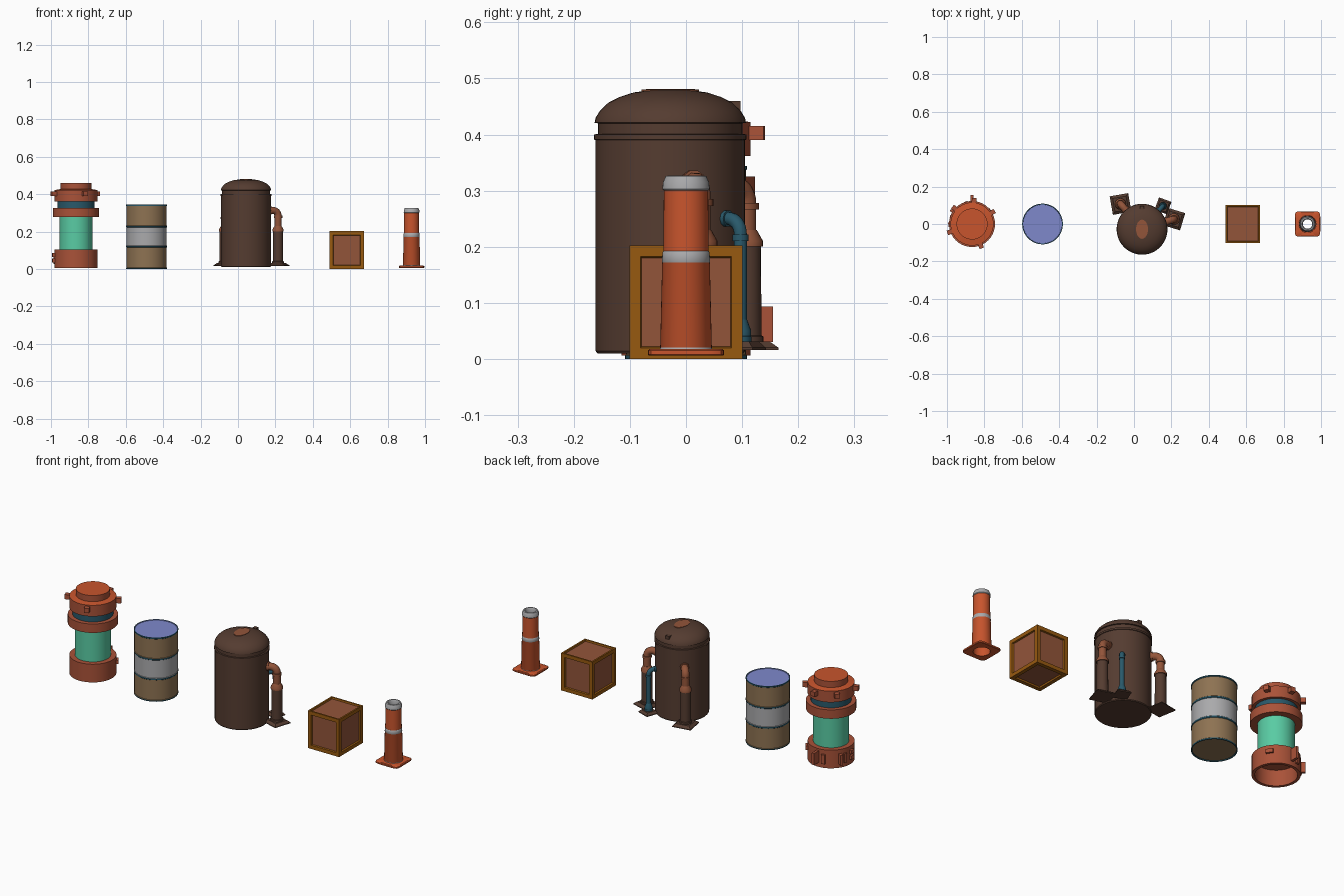
import bpy, bmesh, math
from mathutils import Vector, Matrix

if "Cube" in bpy.data.objects:
    bpy.data.objects.remove(bpy.data.objects["Cube"])

def mat(name, c):
    m = bpy.data.materials.new(name)
    m.diffuse_color = (*c, 1)
    m.use_nodes = True
    m.node_tree.nodes["Principled BSDF"].inputs["Base Color"].default_value = m.diffuse_color
    return m

ORANGE = mat("orange", (.58, .09, .026))
RUST = mat("rust", (.40, .085, .04))
GREEN = mat("mint_green", (.10, .60, .37))
TEAL = mat("dark_teal", (.022, .10, .145))
BROWN = mat("dark_brown", (.09, .045, .03))
COPPER = mat("copper_brown", (.29, .09, .042))
TAN = mat("tan", (.27, .17, .085))
GREY = mat("light_grey", (.40, .40, .41))
BLUE = mat("lavender_blue", (.21, .25, .60))
OCHRE = mat("ochre", (.31, .10, .005))

def finish(name, bm, mats, smooth=True):
    bmesh.ops.remove_doubles(bm, verts=bm.verts, dist=1e-5)
    bmesh.ops.recalc_face_normals(bm, faces=bm.faces)
    me = bpy.data.meshes.new(name)
    bm.to_mesh(me)
    bm.free()
    for m in mats:
        me.materials.append(m)
    ob = bpy.data.objects.new(name, me)
    bpy.context.collection.objects.link(ob)
    if smooth:
        bpy.context.view_layer.objects.active = ob
        ob.select_set(True)
        bpy.ops.object.shade_smooth_by_angle(angle=math.radians(35))
        ob.select_set(False)
    return ob

def lathe(name, cx, cy, profile, sides=40, rot=0.0, square=False):
    """Turn (radius, z, material of the next segment); square gives a rounded-square outline beyond r=.05."""
    mats = []
    bm = bmesh.new()
    rings = []
    for r, z, m in profile:
        ring = []
        for i in range(sides):
            a = rot + 2 * math.pi * i / sides
            c, s = math.cos(a), math.sin(a)
            k = (c ** 8 + s ** 8) ** (-1 / 8) if square and r > .05 else 1
            ring.append(bm.verts.new((cx + r * k * c, cy + r * k * s, z)))
        rings.append(ring)
    for j in range(len(rings) - 1):
        m = profile[j][2]
        if m not in mats:
            mats.append(m)
        for i in range(sides):
            n = (i + 1) % sides
            f = bm.faces.new((rings[j][i], rings[j][n], rings[j + 1][n], rings[j + 1][i]))
            f.material_index = mats.index(m)
    return finish(name, bm, mats, sides > 4)

def box(name, centre, size, m, rot=0.0):
    bm = bmesh.new()
    bmesh.ops.create_cube(bm, size=1, matrix=Matrix.Translation(centre) @ Matrix.Rotation(rot, 4, 'Z')
                          @ Matrix.Diagonal((*size, 1)))
    return finish(name, bm, [m], False)

def tube(name, pts, r, m):
    cu = bpy.data.curves.new(name, 'CURVE')
    cu.dimensions = '3D'
    cu.bevel_depth, cu.bevel_resolution, cu.use_fill_caps = r, 3, True
    sp = cu.splines.new('POLY')
    sp.points.add(len(pts) - 1)
    for p, co in zip(sp.points, pts):
        p.co = (*co, 1)
    sp.use_smooth = True
    cu.materials.append(m)
    ob = bpy.data.objects.new(name, cu)
    bpy.context.collection.objects.link(ob)
    return ob

# ---- glowing canister with collar rings ----
KX = -.866
lathe("canister", KX, 0, [
    (0, .09, RUST), (.1, .09, RUST), (.1, .006, RUST), (.115, .006, RUST), (.115, .104, RUST),
    (.088, .104, GREEN), (.088, .277, RUST), (.123, .277, RUST), (.123, .325, RUST),
    (.1, .325, TEAL), (.1, .362, RUST), (.115, .362, RUST), (.115, .422, ORANGE),
    (.083, .427, RUST), (.083, .46, ORANGE), (0, .46, ORANGE)])

def lug(name, deg, z, reach, w, h):
    a = math.radians(deg)
    r0 = .1
    rm = (r0 + reach) / 2
    box(name, (KX + rm * math.cos(a), rm * math.sin(a), z), (reach - r0, w, h), RUST, a)

for i, d in enumerate((30, 85, 138, 200, 292)):
    lug(f"upper_lug_{i}", d, .403, .14, .025, .025)
for i, (d, z, r, w, h) in enumerate((
        (90, .062, .155, .014, .063), (106, .055, .125, .02, .05), (147, .055, .138, .014, .055),
        (160, .055, .125, .015, .05), (182, .075, .127, .025, .02), (182, .045, .127, .025, .02),
        (35, .07, .125, .035, .02))):
    lug(f"base_lug_{i}", d, z, r, w, h)

# ---- banded barrel ----
lathe("barrel", -.489, 0, [
    (0, .004, TAN), (.103, .004, TEAL), (.104, 0, TEAL), (.109, 0, TEAL), (.109, .006, TAN),
    (.107, .008, TAN), (.107, .115, TEAL), (.109, .117, TEAL), (.109, .124, GREY),
    (.107, .126, GREY), (.107, .222, TEAL), (.109, .224, TEAL), (.109, .231, TAN),
    (.107, .233, TAN), (.107, .336, TEAL), (.109, .338, TEAL), (.109, .344, TEAL),
    (.105, .344, BLUE), (.104, .341, BLUE), (0, .341, BLUE)])

# ---- domed tank ----
TX, TY = .043, -.028
lathe("tank", TX, TY, [(r, z, BROWN) for r, z in (
    (0, .01), (.13, .01), (.133, .014), (.133, .39), (.136, .391), (.136, .4), (.129, .401),
    (.129, .42), (.135, .421), (.133, .43), (.125, .443), (.11, .457), (.09, .467),
    (.065, .475), (.035, .479), (0, .48))], sides=48)

# oval patch on the dome top and small knob behind it
patch = lathe("dome_patch", 0, 0, [(0, -.008, COPPER), (.032, -.008, COPPER), (.032, 0, COPPER), (0, 0.001, COPPER)], 24)
patch.location = (TX, TY, .4805)
patch.scale = (1, 1.6, 1)
box("dome_knob", (TX, TY + .115, .449), (.02, .02, .022), BROWN)

def drain(name, px, py, plate_rot, r, top, plate, low, high):
    """Upright pipe on a foot plate, with an elbow running in to the tank."""
    lathe(name + "_foot", px, py, [(0, .016, BROWN), (plate, .016, BROWN), (plate, .02, BROWN),
          (plate * .72, .031, BROWN), (0, .031, BROWN)], 4, math.radians(45 + plate_rot))
    joint = .2 if r > .015 else .04
    lathe(name + "_body", px, py, [(0, .03, low), (r * 1.65, .03, low), (r * 1.65, .04, low),
          (r * 1.45, .042, low), (r * 1.4, joint, low), (r * 1.6, joint, high),
          (r * 1.6, joint + .01, high), (r, joint + .03, high), (0, joint + .03, high)], 20)
    p = Vector((px, py, 0))
    d = (Vector((TX, TY, 0)) - p)
    gap = d.length
    d.normalize()
    zc = top - r
    R = .028
    pts = [p + Vector((0, 0, joint + .01))]
    for i in range(9):
        a = math.pi / 2 * i / 8
        pts.append(p + d * R * (1 - math.cos(a)) + Vector((0, 0, zc - R + R * math.sin(a))))
    pts.append(p + d * (gap - .12) + Vector((0, 0, zc)))
    tube(name + "_elbow", pts, r, high)
    # collar below the elbow and flange on the tank
    lathe(name + "_collar", px, py, [(0, zc - R - .012, high), (r * 1.2, zc - R - .012, high),
          (r * 1.2, zc - R, high), (0, zc - R, high)], 20)
    q = p + d * (gap - .134) + Vector((0, 0, zc))
    tube(name + "_flange", [q - d * .006, q + d * .008], r * 1.25, high)

drain("right_pipe", .214, .026, -17, .019, .332, .068, BROWN, COPPER)
drain("middle_pipe", .155, .097, -20, .012, .262, .05, TEAL, TEAL)
drain("left_pipe", -.072, .107, 10, .019, .325, .071, BROWN, COPPER)

# ---- framed crate ----
bm = bmesh.new()
bmesh.ops.create_cube(bm, size=1, matrix=Matrix.Translation((.581, 0, .101)) @ Matrix.Diagonal((.186, .202, .202, 1)))
bm.normal_update()
for f in list(bm.faces):
    up = f.normal.z > .5
    bmesh.ops.inset_individual(bm, faces=[f], thickness=.012 if up else .028)
    bmesh.ops.inset_individual(bm, faces=[f], thickness=.003, depth=-.008)
    f.material_index = 1
finish("crate", bm, [OCHRE, COPPER], False)

# ---- traffic post: hollow banded tube on a rounded square foot ----
CX = .928
lathe("post_foot", CX, 0, [(.04, .006, ORANGE), (.066, .006, ORANGE), (.068, .008, ORANGE),
      (.068, .015, ORANGE), (.064, .018, ORANGE), (.044, .018, ORANGE), (.04, .006, ORANGE)], 64, 0, True)
lathe("post_foot_ring", CX, 0, [(.041, .017, GREY), (.047, .017, GREY), (.045, .023, GREY), (.041, .023, GREY)])
lathe("post_tube", CX, 0, [
    (.04, .008, ORANGE), (.046, .02, ORANGE), (.0425, .172, GREY), (.043, .173, GREY),
    (.042, .19, GREY), (.0405, .192, ORANGE), (.0395, .30, GREY), (.042, .303, GREY),
    (.041, .315, GREY), (.036, .326, GREY), (.029, .327, GREY), (.025, .32, GREY),
    (.025, .30, ORANGE), (.036, .29, ORANGE), (.04, .008, ORANGE)])
